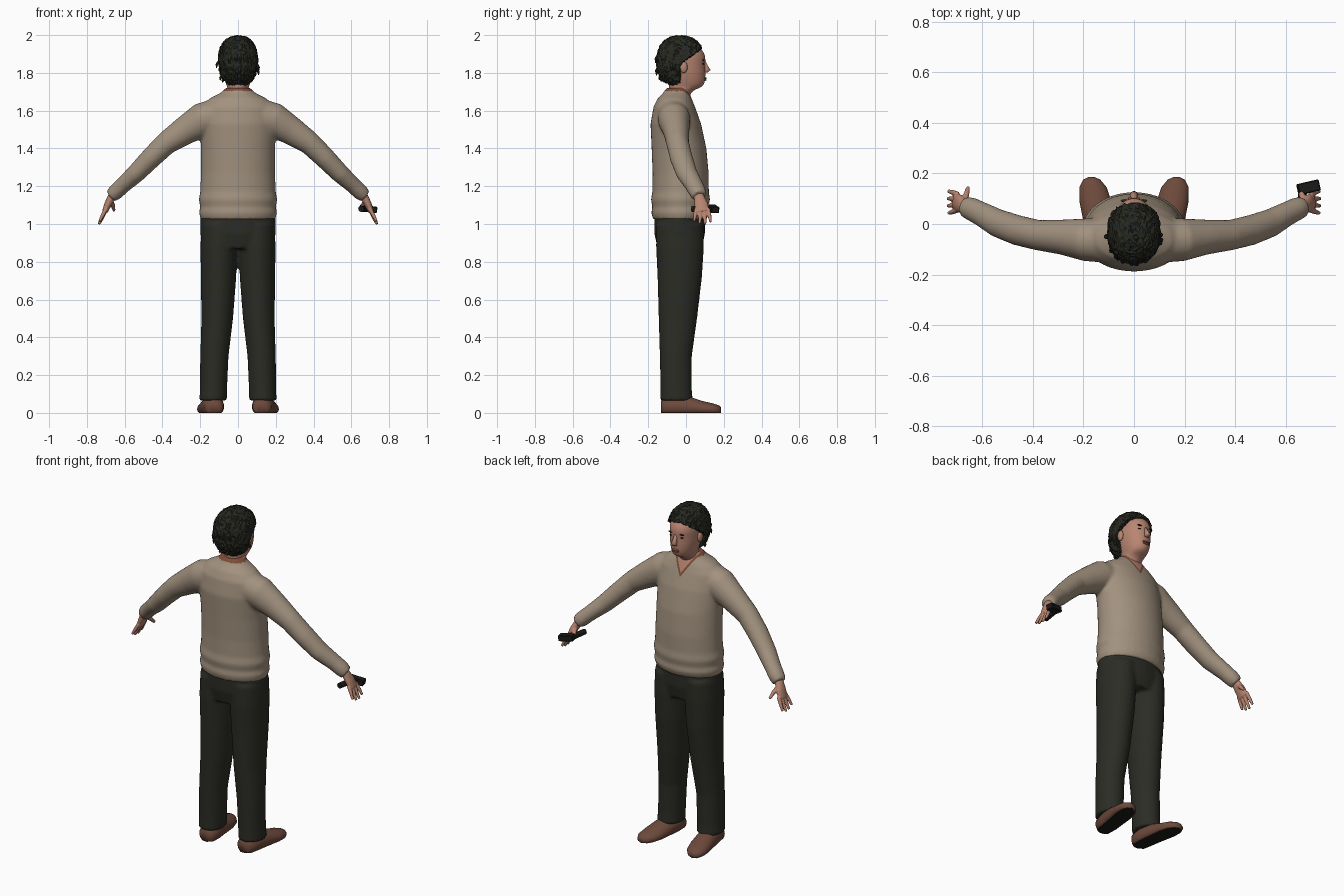
import bpy, bmesh, math, random
from mathutils import Vector, Matrix

random.seed(4)
if "Cube" in bpy.data.objects:
    bpy.data.objects.remove(bpy.data.objects["Cube"])


def material(name, r, g, b):
    m = bpy.data.materials.new(name)
    m.use_nodes = True
    m.diffuse_color = (r, g, b, 1)
    m.node_tree.nodes["Principled BSDF"].inputs["Base Color"].default_value = (r, g, b, 1)
    return m


WOOL = material("beige wool", .36, .285, .21)
TRIM = material("rust trim", .2, .075, .04)
SKIN = material("skin", .48, .235, .165)
CLOTH = material("dark trousers", .024, .025, .018)
HAIR = material("dark hair", .02, .022, .015)
LEATHER = material("brown leather", .155, .068, .045)
BLACK = material("black", .01, .011, .009)
LIP = material("lips", .33, .12, .09)


def loft(bm, rings, ref=(0, 1, 0), flat=None, sides=24):
    """Closed skin over elliptical rings (x, y, z, radius_u, radius_v)."""
    centres = [Vector(r[:3]) for r in rings]
    loops = []
    for i, r in enumerate(rings):
        t = Vector(flat) if flat else centres[min(i + 1, len(rings) - 1)] - centres[max(i - 1, 0)]
        t.normalize()
        v = Vector(ref)
        v = (v - t * v.dot(t)).normalized()
        u = v.cross(t)
        angles = [2 * math.pi * k / sides for k in range(sides)]
        loops.append([bm.verts.new(centres[i] + u * r[3] * math.cos(a) + v * r[4] * math.sin(a))
                      for a in angles])
    for a, b in zip(loops, loops[1:]):
        for k in range(sides):
            n = (k + 1) % sides
            bm.faces.new((a[k], a[n], b[n], b[k]))
    bm.faces.new(loops[0][::-1])
    bm.faces.new(loops[-1])


def finish(bm, name, *mats, smooth=True):
    bmesh.ops.recalc_face_normals(bm, faces=bm.faces)
    me = bpy.data.meshes.new(name)
    for f in bm.faces:
        f.smooth = smooth
    bm.to_mesh(me)
    bm.free()
    ob = bpy.data.objects.new(name, me)
    bpy.context.collection.objects.link(ob)
    for m in mats:
        me.materials.append(m)
    return ob


def fuse(ob, voxel, rounds):
    """Merge overlapping shells into one smooth skin."""
    rm = ob.modifiers.new("merge", 'REMESH')
    rm.mode, rm.voxel_size, rm.use_smooth_shade = 'VOXEL', voxel, True
    sm = ob.modifiers.new("relax", 'SMOOTH')
    sm.iterations = rounds
    dg = bpy.context.evaluated_depsgraph_get()
    me = bpy.data.meshes.new_from_object(ob.evaluated_get(dg))
    ob.modifiers.clear()
    ob.data = me
    return ob


def vertical(rows):
    """Rows of height, back, front, half width become rings."""
    return [(0, (b + f) / 2, z, w, (f - b) / 2) for z, b, f, w in rows]


def flip(rings, s):
    return [(r[0] * s,) + tuple(r[1:]) for r in rings]


def ball(name, loc, size, mat, seg=16):
    bm = bmesh.new()
    mx = Matrix.Translation(loc) @ Matrix.Diagonal((*size, 1))
    bmesh.ops.create_uvsphere(bm, u_segments=seg, v_segments=seg // 2 + 2, radius=1, matrix=mx)
    return finish(bm, name, mat)


# Sweater: torso and both sleeves merged
bm = bmesh.new()
loft(bm, vertical([
    (1.025, -.175, .11, .198), (1.06, -.184, .124, .207), (1.09, -.178, .119, .2),
    (1.13, -.186, .127, .208), (1.17, -.178, .121, .2), (1.27, -.177, .12, .196),
    (1.4, -.182, .108, .196), (1.53, -.188, .08, .203), (1.62, -.172, .048, .198),
    (1.665, -.15, .03, .15), (1.695, -.12, .018, .09), (1.72, -.105, .015, .066)]),
    flat=(0, 0, 1), sides=40)
ARM = [(.09, -.07, 1.58, .09, .085), (.19, -.062, 1.55, .092, .085), (.28, -.052, 1.495, .076, .07),
       (.38, -.044, 1.428, .061, .06), (.46, -.025, 1.35, .056, .06), (.54, .004, 1.268, .05, .056),
       (.61, .043, 1.205, .043, .048), (.645, .06, 1.172, .043, .046), (.67, .07, 1.148, .037, .04)]
for s in (1, -1):
    loft(bm, flip(ARM, s))
sweater = fuse(finish(bm, "sweater", WOOL, TRIM, SKIN), .009, 6)

# V neckline cut into the chest, with a trim band
bm = bmesh.new()
bm.from_mesh(sweater.data)
SLOPE, LOW, BAND = .62, 1.592, .022
for s in (1, -1):
    for low in (LOW, LOW + BAND):
        part = [f for f in bm.faces if f.calc_center_median().y > -.05 and f.calc_center_median().z > 1.55]
        geom = list({e for f in part for e in list(f.verts) + list(f.edges)}) + part
        bmesh.ops.bisect_plane(bm, geom=geom, plane_co=(0, 0, low), plane_no=(s, 0, -SLOPE))
for f in bm.faces:
    c = f.calc_center_median()
    depth = c.z - LOW - abs(c.x) / SLOPE
    front = c.y > -.04
    f.material_index = 2 if front and depth > BAND else 1 if (front and depth > 0) or c.z > 1.704 else 0
    f.smooth = True
bm.to_mesh(sweater.data)
bm.free()

# Trousers: hips and two legs merged
bm = bmesh.new()
loft(bm, vertical([(.87, -.15, .085, .17), (.95, -.168, .1, .2), (1.06, -.168, .1, .198)]),
     flat=(0, 0, 1), sides=36)
LEG = [(.132, -.05, .065, .073, .087), (.13, -.052, .12, .072, .083), (.125, -.054, .3, .075, .085),
       (.11, -.043, .5, .084, .102), (.103, -.033, .72, .094, .118), (.1, -.032, .88, .099, .127),
       (.095, -.032, 1, .1, .125)]
for s in (1, -1):
    loft(bm, flip(LEG, s), flat=(0, 0, 1))
fuse(finish(bm, "trousers", CLOTH), .01, 4)

# Shoes with flat black soles
SHOE = [(.125, -.132, .03, .03, .035), (.127, -.115, .032, .05, .05), (.132, -.05, .035, .058, .06),
        (.142, .02, .03, .06, .055), (.153, .09, .022, .063, .04), (.162, .145, .018, .054, .032),
        (.167, .175, .015, .034, .024), (.168, .186, .014, .012, .014)]
for s, side in ((1, "left"), (-1, "right")):
    bm = bmesh.new()
    loft(bm, flip(SHOE, s), ref=(0, 0, 1), flat=(0, 1, 0), sides=28)
    for v in bm.verts:
        v.co.z = max(v.co.z, 0)
    for f in bm.faces:
        f.material_index = int(all(v.co.z < .002 for v in f.verts))
    finish(bm, side + "_shoe", LEATHER, BLACK)

# Hands: palm, four fingers and thumb merged
for s, side in ((1, "left"), (-1, "right")):
    bm = bmesh.new()
    loft(bm, flip([(.645, .06, 1.175, .024, .028), (.67, .07, 1.14, .022, .028),
                   (.688, .08, 1.105, .02, .036), (.705, .087, 1.065, .015, .037)], s), sides=16)
    for k, reach in enumerate((.85, 1, .97, .8)):
        y = .118 - k * .021
        out = .012 - k * .008
        loft(bm, flip([(.698, y, 1.08, .011, .011), (.718, y + out * .6, 1.08 - .045 * reach, .01, .01),
                       (.722 + .014 * reach, y + out, 1.08 - .082 * reach, .007, .007)], s), sides=10)
    loft(bm, flip([(.675, .085, 1.125, .014, .014), (.663, .115, 1.1, .012, .012),
                   (.656, .145, 1.07, .008, .008)], s), ref=(1, 0, 0), sides=10)
    fuse(finish(bm, side + "_hand", SKIN), .004, 2)

# Handheld device in the left hand
bm = bmesh.new()
mx = Matrix.Translation((.69, .145, 1.08)) @ Matrix.Rotation(.23, 4, 'Z') @ Matrix.Rotation(.15, 4, 'Y')
bmesh.ops.create_cube(bm, size=1, matrix=mx @ Matrix.Diagonal((.088, .045, .034, 1)))
bmesh.ops.bevel(bm, geom=bm.edges[:], offset=.004, segments=1, affect='EDGES')
loft(bm, [(.652, .03, 1.08, .016, .016), (.668, .13, 1.08, .017, .017)], ref=(0, 0, 1), sides=14)
finish(bm, "handheld_device", BLACK, smooth=False)

# Head and neck
bm = bmesh.new()
loft(bm, vertical([
    (1.65, -.1, .015, .062), (1.69, -.095, .022, .058), (1.712, -.09, .045, .058),
    (1.724, -.09, .085, .056), (1.745, -.09, .1, .066), (1.785, -.1, .104, .076),
    (1.815, -.11, .104, .081), (1.85, -.12, .101, .084), (1.89, -.125, .107, .086),
    (1.93, -.12, .082, .08), (1.965, -.09, .03, .055)]), flat=(0, 0, 1))
head = finish(bm, "head", SKIN)
head.modifiers.new("round", 'SUBSURF').levels = 1

# Face details
bm = bmesh.new()
loft(bm, [(0, .094, 1.862, .008, .01), (0, .106, 1.835, .011, .012),
          (0, .115, 1.815, .017, .015), (0, .106, 1.802, .014, .01)], flat=(0, 0, 1), sides=14)
finish(bm, "nose", SKIN)
ball("upper_lip", (0, .102, 1.772), (.025, .007, .005), LIP)
ball("lower_lip", (0, .101, 1.763), (.021, .007, .005), LIP)
for s, side in ((1, "left"), (-1, "right")):
    ball(side + "_eye", (.033 * s, .09, 1.848), (.012, .005, .004), BLACK)
    ball(side + "_eyebrow", (.035 * s, .092, 1.868), (.018, .006, .004), HAIR)
    ball(side + "_ear", (.086 * s, -.012, 1.83), (.012, .02, .031), SKIN)

# Hair: rough cap tucked under the scalp around the face
bm = bmesh.new()
bmesh.ops.create_icosphere(bm, subdivisions=5, radius=1)
centre = Vector((0, -.03, 1.862))
for v in bm.verts:
    n = v.co.normalized()
    p = [math.copysign(abs(c) ** .85, c) for c in n]
    rough = 1 + random.uniform(-.025, .025) + .015 * math.sin(17 * n.x + 9 * n.z) * math.sin(14 * n.y)
    co = Vector((p[0] * .105, p[1] * .126, p[2] * .135)) * rough + centre
    if co.y > -.03 and co.z < 1.84 + .75 * (co.y + .03):
        co = centre + (co - centre) * .65
    v.co = co
# Loose locks around the crown and nape
for k in range(90):
    a, h = random.uniform(0, 2 * math.pi), random.uniform(-.75, .85)
    w = math.sqrt(1 - h * h)
    n = Vector((w * math.cos(a), w * math.sin(a), h))
    root = centre + Vector((n.x * .103, n.y * .122, n.z * .13))
    if root.y > -.04 and root.z < 1.88 + .75 * (root.y + .03):
        continue
    drop = Vector((n.x * .012, n.y * .012, -.035 * w))
    tip = root + drop
    loft(bm, [(*root, .011, .008), (*(root + drop * .5 + n * .005), .009, .007), (*tip, .002, .002)],
         ref=(n.x, n.y, n.z + .01), sides=6)
finish(bm, "hair", HAIR, smooth=False)
